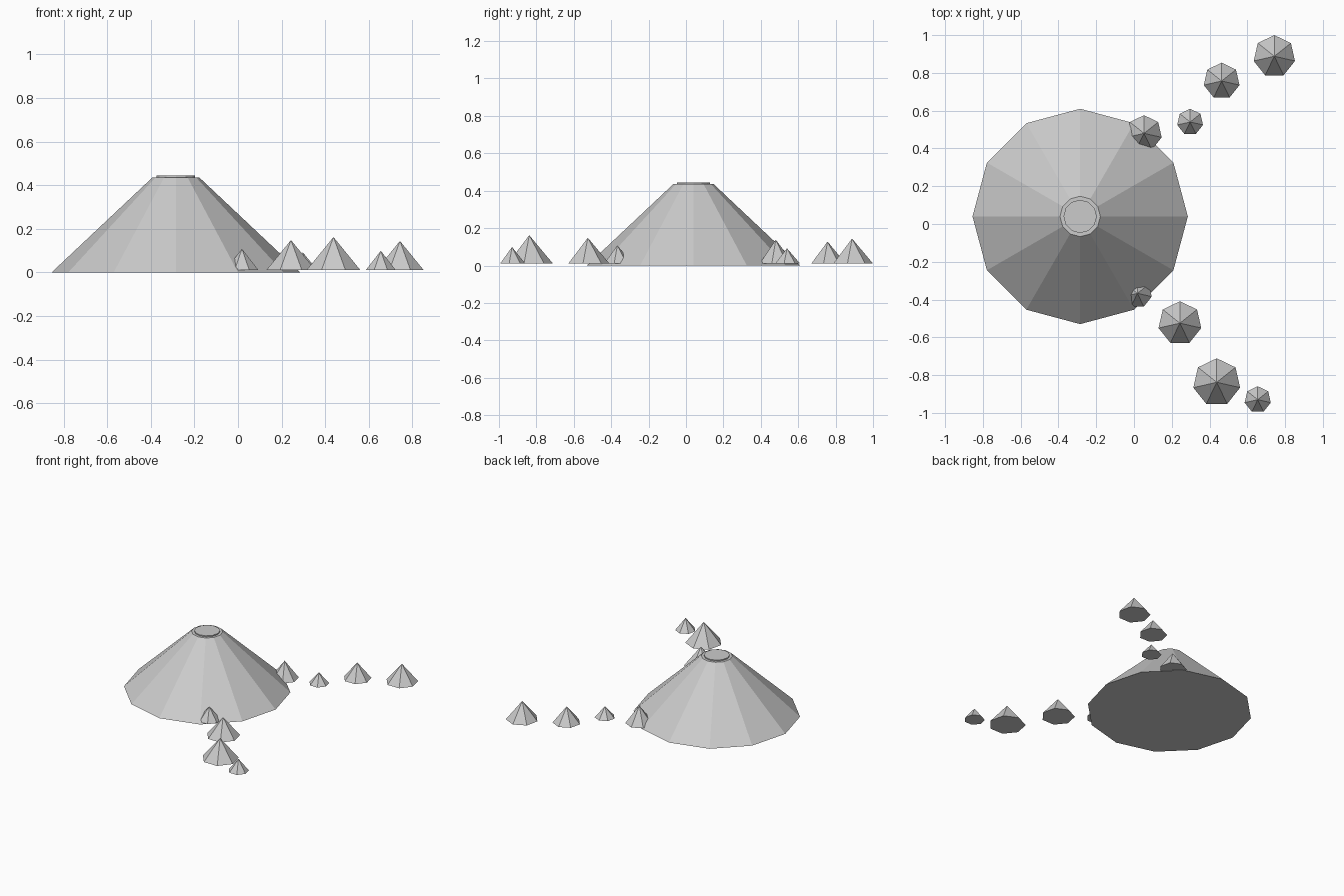
import bpy
from math import pi

if "Cube" in bpy.data.objects:
    bpy.data.objects.remove(bpy.data.objects["Cube"])


def cone(name, x, y, z0, z1, r0, r1, sides):
    """Flat-faced cone with one corner pointing towards +y."""
    bpy.ops.mesh.primitive_cone_add(
        vertices=sides, radius1=r0, radius2=r1, depth=z1 - z0,
        location=(x, y, (z0 + z1) / 2))
    ob = bpy.context.object
    ob.name = name
    # make sure the first corner sits at +y
    v = max(ob.data.vertices, key=lambda p: p.co.y)
    if abs(v.co.x) > 1e-4:
        ob.rotation_euler.z = pi / 2
    return ob


# Main mountain: truncated cone with a thin crater disc on top
MX, MY = -0.285, 0.04
cone("mountain", MX, MY, 0.0, 0.436, 0.57, 0.107, 12)
cone("crater_disc", MX, MY, 0.42, 0.444, 0.088, 0.088, 12)

# Foothills in two trailing arms: x, y, radius, peak height
foothills = [
    (0.053, 0.48, 0.096, 0.138),
    (0.297, 0.54, 0.07, 0.092),
    (0.464, 0.757, 0.097, 0.128),
    (0.743, 0.888, 0.112, 0.144),
    (0.018, -0.367, 0.078, 0.108),
    (0.243, -0.525, 0.116, 0.148),
    (0.438, -0.838, 0.127, 0.162),
    (0.655, -0.93, 0.071, 0.099),
]
for i, (x, y, r, h) in enumerate(foothills, 1):
    cone(f"foothill_{i}", x, y, 0.01, h, r, 0.0, 7)
